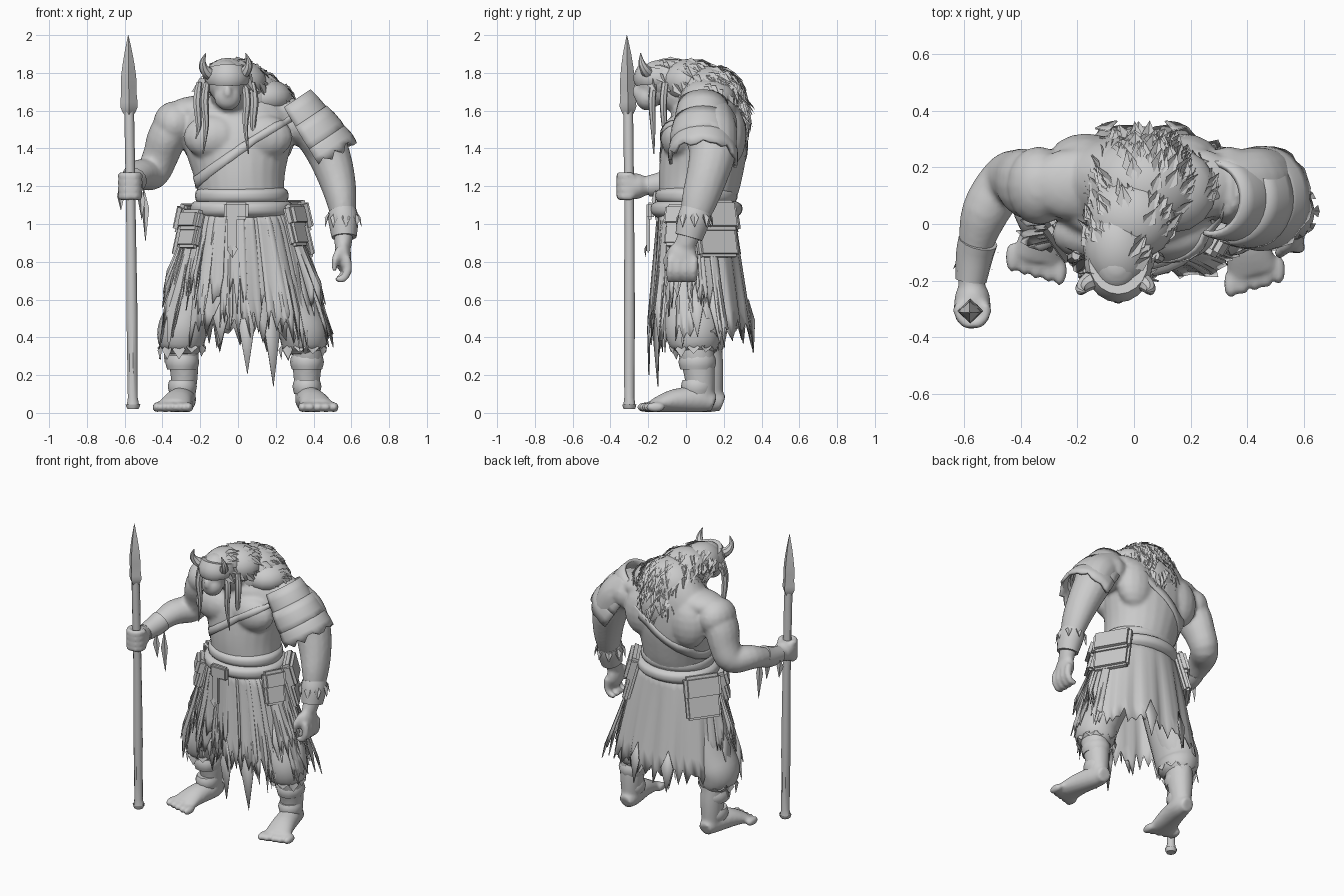
import bpy, bmesh, math, random
from mathutils import Vector, Matrix

random.seed(4)
if "Cube" in bpy.data.objects:
    bpy.data.objects.remove(bpy.data.objects["Cube"])

grey = bpy.data.materials.new("stone_grey")
grey.use_nodes = True
GREY = (0.6, 0.6, 0.6, 1)
grey.diffuse_color = GREY
grey.node_tree.nodes["Principled BSDF"].inputs["Base Color"].default_value = GREY


def finish(name, bm, angle=40, thick=0, voxel=0):
    bmesh.ops.recalc_face_normals(bm, faces=bm.faces)
    me = bpy.data.meshes.new(name)
    bm.to_mesh(me)
    bm.free()
    me.materials.append(grey)
    ob = bpy.data.objects.new(name, me)
    bpy.context.collection.objects.link(ob)
    bpy.ops.object.select_all(action='DESELECT')
    bpy.context.view_layer.objects.active = ob
    ob.select_set(True)
    if voxel:
        rm = ob.modifiers.new("fuse", 'REMESH')
        rm.mode, rm.voxel_size, rm.use_smooth_shade = 'VOXEL', voxel, True
        sm = ob.modifiers.new("soften", 'SMOOTH')
        sm.iterations, sm.factor = 5, 0.5
    else:
        bpy.ops.object.shade_smooth_by_angle(angle=math.radians(angle))
    if thick:
        ob.modifiers.new("thickness", 'SOLIDIFY').thickness = thick
    return ob


def tube(bm, pts, sides=16, sub=4):
    """Closed loft through rings (x, y, z, rx, ry), rounded along its length."""
    rings = []
    for i in range(len(pts) - 1):
        p = [pts[max(i - 1, 0)], pts[i], pts[i + 1], pts[min(i + 2, len(pts) - 1)]]
        for k in range(sub):
            t = k / sub
            rings.append([b + t / 2 * (c - a + t * (2 * a - 5 * b + 4 * c - d + t * (3 * (b - c) + d - a)))
                          for a, b, c, d in zip(*p)])
    rings.append(pts[-1])
    loops = []
    for i, r in enumerate(rings):
        tan = Vector(rings[min(i + 1, len(rings) - 1)][:3]) - Vector(rings[max(i - 1, 0)][:3])
        v = tan.cross(Vector((1, 0, 0))).normalized()
        u = v.cross(tan).normalized()
        loops.append([bm.verts.new(Vector(r[:3]) + u * r[3] * math.cos(a) + v * r[4] * math.sin(a))
                      for a in (math.tau * k / sides for k in range(sides))])
    for lo, hi in zip(loops, loops[1:]):
        for k in range(sides):
            bm.faces.new((lo[k], lo[k - 1], hi[k - 1], hi[k]))
    bm.faces.new(loops[0])
    bm.faces.new(loops[-1])


def ball(bm, loc, size):
    bmesh.ops.create_uvsphere(bm, u_segments=16, v_segments=10, radius=1,
                              matrix=Matrix.LocRotScale(Vector(loc), None, Vector(size)))


def box(bm, loc, size, turn=0, lean=0):
    m = Matrix.Translation(loc) @ Matrix.Rotation(turn, 4, 'Z') @ Matrix.Rotation(lean, 4, 'Y')
    vs = bmesh.ops.create_cube(bm, size=1, matrix=m @ Matrix.Diagonal((*size, 1)))["verts"]
    bmesh.ops.bevel(bm, geom=list({e for v in vs for e in v.link_edges}),
                    offset=min(size) * 0.3, segments=2, affect='EDGES')


def grid(bm, rows):
    vs = [[bm.verts.new(p) for p in row] for row in rows]
    for a, b in zip(vs, vs[1:]):
        for k in range(len(a) - 1):
            bm.faces.new((a[k], a[k + 1], b[k + 1], b[k]))


def leaf(bm, root, tip, width, out):
    """Small folded blade used for tufts and tatters."""
    root, tip = Vector(root), Vector(tip)
    mid = root.lerp(tip, 0.4) + out * 0.012
    side = (tip - root).cross(out).normalized() * width
    a, b, c, d = (bm.verts.new(p) for p in (root, mid + side, tip, mid - side))
    bm.faces.new((a, b, c))
    bm.faces.new((a, c, d))


# Fused body: torso, head, arms, legs and feet
bm = bmesh.new()
tube(bm, [(.02, .06, .85, .22, .18), (.02, .06, 1.1, .225, .2), (.01, .075, 1.25, .24, .22),
          (0, .1, 1.42, .285, .225), (0, .12, 1.56, .3, .2), (0, .11, 1.67, .23, .18),
          (-.01, .06, 1.76, .12, .13)], 24)
tube(bm, [(0, .1, 1.66, .14, .14), (-.03, 0, 1.69, .12, .13), (-.05, -.12, 1.74, .09, .1)])
ball(bm, (-.06, -.14, 1.75), (.1, .12, .12))
ball(bm, (-.055, -.205, 1.67), (.072, .065, .07))
ball(bm, (-.055, -.265, 1.7), (.022, .02, .035))
for s in (-1, 1):
    ball(bm, (s * .13, -.035, 1.46), (.16, .1, .12))
    ball(bm, (s * .17, .22, 1.47), (.135, .1, .17))
    ball(bm, (s * .2, .14, 1.6), (.18, .13, .08))
    ball(bm, (s * .335, .135, 1.53), (.115, .14, .12))
tube(bm, [(-.29, .13, 1.57, .1, .11), (-.37, .14, 1.47, .105, .125), (-.41, .16, 1.36, .095, .105),
          (-.455, .15, 1.27, .09, .09), (-.525, .04, 1.26, .085, .078),
          (-.565, -.11, 1.215, .055, .057), (-.575, -.24, 1.2, .045, .05)])
ball(bm, (-.57, -.27, 1.2), (.065, .075, .07))
tube(bm, [(.3, .13, 1.6, .1, .11), (.41, .13, 1.5, .125, .14), (.475, .14, 1.38, .115, .125),
          (.52, .11, 1.25, .1, .11), (.548, .07, 1.12, .08, .095),
          (.56, .03, .98, .055, .065), (.555, -.01, .88, .045, .055)])
ball(bm, (.555, -.02, .83), (.045, .08, .085))
for k in range(4):
    y = -.08 + k * .042
    tube(bm, [(.575, y, .82, .024, .024), (.58, y - .005, .75, .024, .022),
              (.55, y - .005, .705, .02, .02), (.52, y, .715, .018, .018)], 8)
    # Fingers closed on the shaft
    tube(bm, [(-.57 + .05 * math.cos(a), -.3 - .055 * math.sin(a), 1.145 + k * .037, .02, .02)
              for a in (-.4, .4, 1.2, 2, 2.8, 3.5)], 8)
tube(bm, [(.54, -.07, .87, .022, .022), (.515, -.1, .81, .022, .022), (.51, -.1, .75, .015, .015)], 8)
for s, x, y in ((-1, -.285, .095), (1, .365, .05)):
    tube(bm, [(s * .15, .07, .9, .13, .15), (x * .82, y, .55, .11, .12), (x, y, .36, .085, .1),
              (x, y + .02, .22, .075, .085), (x, y + .03, .08, .06, .07)])
    tube(bm, [(x, y + .1, .05, .045, .045), (x, y + .03, .07, .065, .068),
              (x + s * .03, y - .11, .065, .078, .062), (x + s * .055, y - .22, .038, .092, .036)])
    for k in range(5):
        ball(bm, (x + s * (.06 + (k - 2) * .042), y - .26 + .012 * k, .03), (.025, .055, .028))
body = finish("body", bm, voxel=.012)

# Baggy trousers and leg wraps
bm = bmesh.new()
for s, x, y in ((-1, -.295, .07), (1, .345, .04)):
    tube(bm, [(s * .15, .06, .85, .12, .14), (x * .85, y, .55, .125, .15),
              (x, y, .43, .132, .15), (x, y + .01, .35, .115, .125), (x, y + .01, .31, .08, .09)], 20)
    for z, r in ((.27, .09), (.14, .077)):
        x2, y2 = x + (s > 0) * .02, y + .02
        tube(bm, [(x2, y2, z - .04, r - .01, r), (x2, y2, z, r, r + .01), (x2, y2, z + .035, r - .01, r)], 12, 2)
    for k in range(11):
        a = k * math.tau / 11
        d = Vector((math.cos(a), math.sin(a), 0))
        c = Vector((x, y, .37)) + d * .11
        leaf(bm, c, c + d * .01 - Vector((0, 0, random.uniform(.04, .1))), .035, d)
finish("trousers_and_wraps", bm)


def skirt_point(a, z, lift=0):
    """Point on the flaring skirt at angle a; hips swell early at the sides."""
    f = max(0, (1.1 - z) / .65)
    wide = f ** .65
    fold = .012 * f * math.sin(a * 11) + .007 * f * math.sin(a * 23)
    return Vector((.02 + .02 * f + (.25 + .15 * wide + fold + lift) * math.cos(a),
                   .05 + .04 * f + (.2 + .055 * f + fold + lift) * math.sin(a), z))


def cloth(bm, a0, a1, top, hem, n, rag, lift=0, flare=0):
    ends = [hem + random.uniform(-rag, 0) + (k % 2) * rag * .8 for k in range(n + 1)]
    grid(bm, [[skirt_point(a0 + (a1 - a0) * k / n, top + (ends[k] - top) * r / 6, lift * r / 6 + flare * (r / 6) ** 2)
               for k in range(n + 1)] for r in range(7)])


# Ragged skirt, then loose tattered strips over its front and sides
bm = bmesh.new()
cloth(bm, 0, math.tau, 1.11, .44, 84, .1)
finish("skirt", bm, 60, .006)
bm = bmesh.new()
for k in range(24):
    a = -math.pi - .35 + k / 23 * (math.pi + .7)
    side = abs(math.cos(a))
    w = random.uniform(.08, .15)
    cloth(bm, a - w, a + w, 1.1, random.uniform(.38, .68), 5, .13,
          random.uniform(.008, .025), random.uniform(0, .06) * side)
# Long pointed tatters at the front, sides and back
for a, top, z, lift in ((-1.55, .62, .2, 0), (-1.2, .6, .14, 0), (-1.9, .6, .36, 0), (1.3, .6, .32, 0),
                        (1.9, .6, .32, 0), (-.35, .75, .35, .05), (-.1, .7, .4, .06), (-.6, .8, .42, .04),
                        (-2.6, .8, .4, .03), (-2.9, .7, .38, .02), (3.1, .72, .42, .02), (.3, .7, .36, .03)):
    p, q = skirt_point(a, top, .015), skirt_point(a, max(z, .42), .015 + lift)
    leaf(bm, p, (q.x, q.y, z), .04, Vector((math.cos(a), math.sin(a), 0)))
finish("skirt_tatters", bm, 45, .006)

# Waist sash, belt, buckle and hanging tongue
bm = bmesh.new()
for z, r in ((1.15, .245), (1.08, .27)):
    tube(bm, [(.02, .055, z - .045, r - .02, r - .06), (.02, .055, z - .02, r, r - .03),
              (.02, .055, z + .02, r, r - .03), (.02, .055, z + .04, r - .02, r - .06)], 32, 3)
box(bm, (-.01, -.19, 1.07), (.13, .04, .09))
box(bm, (-.03, -.2, .95), (.05, .02, .2))
leaf(bm, (-.03, -.205, .9), (-.03, -.215, .82), .03, Vector((0, -1, 0)))
finish("belt", bm)

# Hip pouches with flaps
bm = bmesh.new()
for a, w, h, z in ((-2.6, .16, .2, .97), (.45, .24, .3, .97), (2.6, .23, .28, .96), (-.45, .14, .22, .99)):
    p = skirt_point(a, z, .012)
    turn = math.atan2(math.sin(a) * .3, math.cos(a) * .25)
    out = Vector((math.cos(turn), math.sin(turn), 0))
    box(bm, p, (.05, w, h), turn, -.26)
    box(bm, p + out * .002 + Vector((0, 0, h * .25)), (.064, w + .015, h * .55), turn, -.26)
finish("hip_pouches", bm)

# Shoulder strap drawn tight around the torso
bm = bmesh.new()
ring = [math.tau * k / 48 for k in range(49)]
grid(bm, [[(.01 + .31 * math.cos(a), .08 + .27 * math.sin(a), 1.4 + .2 * math.cos(a) + h) for a in ring]
          for h in (-.03, 0, .03)])
strap = finish("chest_strap", bm)
wrap = strap.modifiers.new("hug", 'SHRINKWRAP')
wrap.target, wrap.offset = body, .006
strap.modifiers.new("thickness", 'SOLIDIFY').thickness = .01

# Layered shoulder guard on the left arm
bm = bmesh.new()
axis, up = Vector((.55, 0, -.83)), Vector((.83, 0, .55))
for start, end, r in ((-.07, .1, .135), (.05, .21, .16), (.16, .29, .17)):
    rows = []
    for j in range(4):
        row = []
        for k in range(19):
            phi = math.radians(-105 + 210 * k / 18)
            s = start + (end - start) * j / 3 + (random.uniform(-.02, .02) if j == 3 else 0)
            rr = r + .02 * math.sin(j / 3 * 2)
            row.append(Vector((.31, .09, 1.58)) + axis * s + up * rr * math.cos(phi)
                       + Vector((0, rr * .98 * math.sin(phi), 0)))
        rows.append(row)
    grid(bm, rows)
finish("shoulder_guard", bm, 40, .018)

# Fur mantle and hood with overlapping tufts
bm = bmesh.new()
lumps = (((-.055, -.08, 1.765), (.125, .16, .115), 50), ((-.01, .02, 1.755), (.16, .15, .12), 80),
         ((.03, .13, 1.67), (.21, .18, .17), 150), ((.14, .12, 1.67), (.15, .15, .1), 60),
         ((.03, .2, 1.54), (.17, .13, .19), 130))
for c, r, count in lumps:
    ball(bm, c, r)
    for k in range(count):
        n = Vector((random.uniform(-1, 1), random.uniform(-.3, 1), random.uniform(-.6, 1))).normalized()
        flow = Vector((n.x * .4, .7, -.8))
        flow = (flow - n * flow.dot(n)).normalized()
        p = Vector(c) + Vector(n[i] * r[i] for i in range(3))
        leaf(bm, p - n * .005, p + flow * random.uniform(.07, .12) - n * .012, random.uniform(.018, .03), n)
finish("fur_mantle", bm, 40)

# Hood brim, horns, ears and braids
bm = bmesh.new()
tube(bm, [(-.055, -.14, 1.74, .11, .128), (-.055, -.14, 1.77, .12, .138), (-.055, -.13, 1.82, .105, .12)], 20, 3)
for s in (-1, 1):
    x = -.065
    tube(bm, [(x + s * .075, -.19, 1.79, .035, .035), (x + s * .11, -.215, 1.815, .028, .028),
              (x + s * .122, -.235, 1.855, .017, .017), (x + s * .105, -.24, 1.905, .002, .002)], 8)
    leaf(bm, (x + s * .08, -.12, 1.76), (x + s * .18, -.08, 1.7), .04, Vector((0, -1, .3)))
    for dx, y, end in ((.1, -.17, 1.37), (.14, -.11, 1.45)):
        tube(bm, [(x + s * dx, y, 1.75, .016, .018), (x + s * (dx + .012), y - .01, 1.65, .022, .02),
                  (x + s * (dx + .004), y - .005, 1.52, .015, .014), (x + s * (dx + .02), y, end, .003, .003)], 7)
finish("horns_and_braids", bm)

# Forearm bracers with torn ribbons
bm = bmesh.new()
tube(bm, [(.552, .055, 1.07, .075, .085), (.558, .04, 1.02, .08, .088), (.562, .015, .93, .066, .075)], 14, 3)
tube(bm, [(-.55, -.06, 1.235, .07, .07), (-.562, -.11, 1.215, .066, .068), (-.575, -.2, 1.2, .055, .056)], 14, 3)
for k in range(9):
    a = k * math.tau / 9
    d = Vector((math.cos(a), math.sin(a), 0))
    p = Vector((.555, .045, 1.07)) + d * .07
    leaf(bm, p, p + d * .03 - Vector((0, 0, .09)), .022, d)
for x, y, z in ((-.5, -.1, .9), (-.52, -.16, 1.02), (-.63, -.14, 1.07)):
    leaf(bm, (x, y, 1.2), (x + .01, y, z), .022, Vector((.5, -1, 0)))
finish("bracers", bm, 40)

# Spear: shaft with butt knob, and a four-edged head
bm = bmesh.new()
tube(bm, [(-.557, -.3, .02, .03, .03), (-.557, -.3, .045, .04, .038), (-.558, -.3, .08, .027, .027),
          (-.562, -.3, .5, .03, .03), (-.567, -.3, 1, .026, .026), (-.575, -.305, 1.5, .027, .027),
          (-.577, -.307, 1.64, .024, .024)], 9, 2)
finish("spear_shaft", bm)
bm = bmesh.new()
tube(bm, [(-.577, -.307, 1.58, .026, .026), (-.577, -.307, 1.62, .046, .044), (-.578, -.308, 1.68, .042, .04),
          (-.579, -.31, 1.78, .04, .038), (-.58, -.312, 1.9, .022, .022), (-.581, -.313, 2, .001, .001)], 4, 2)
finish("spear_head", bm, 20)
